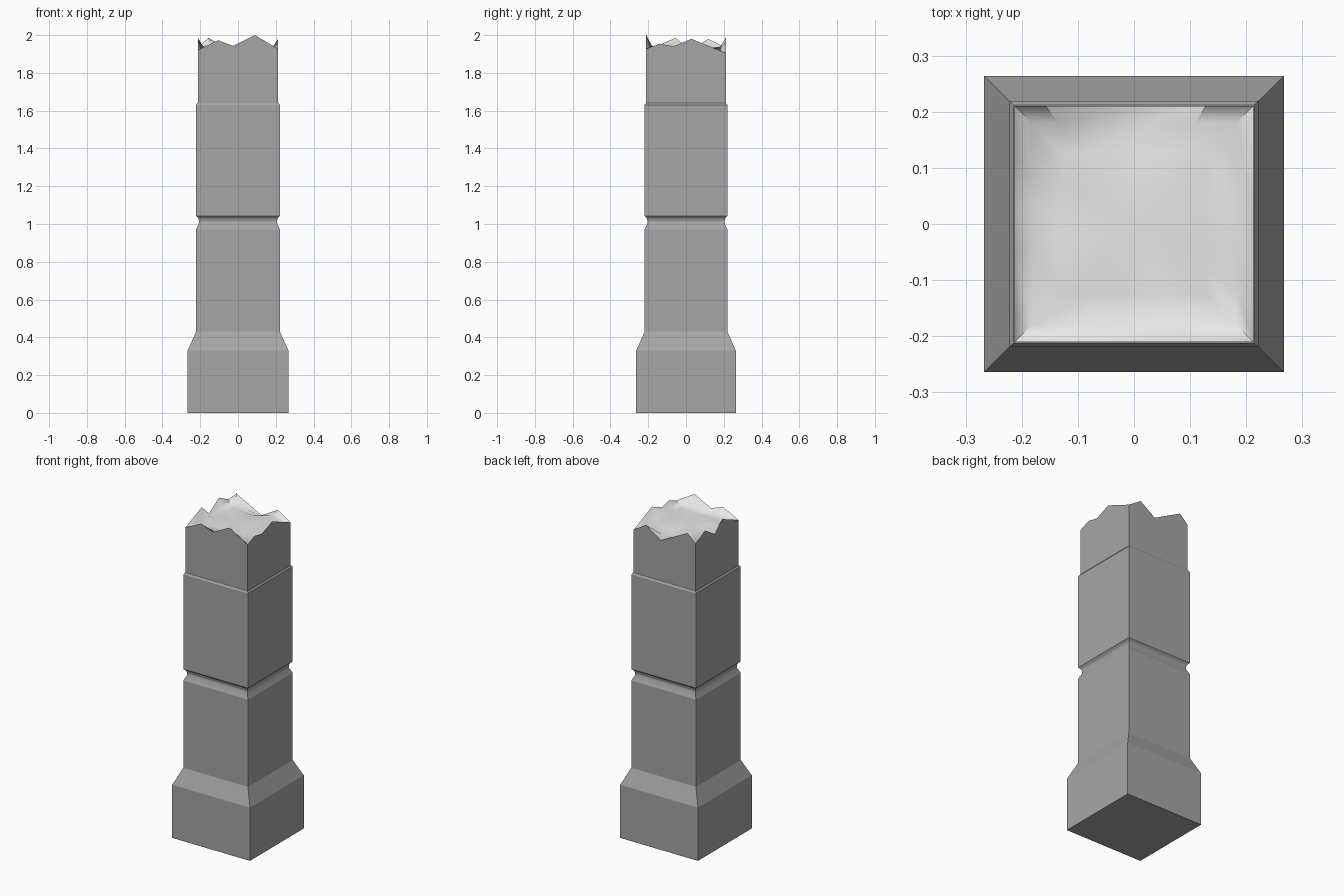
import bpy, bmesh, math

cube = bpy.data.objects.get("Cube")
if cube:
    bpy.data.objects.remove(cube, do_unlink=True)


def material(name, value):
    mat = bpy.data.materials.new(name)
    mat.use_nodes = True
    colour = (value, value, value, 1)
    mat.diffuse_color = colour
    mat.node_tree.nodes["Principled BSDF"].inputs["Base Color"].default_value = colour
    return mat


stone = material("grey stone", 0.38)
fresh = material("pale broken stone", 0.8)
CORNERS = [(-1, -1), (1, -1), (1, 1), (-1, 1)]
DEPTH = 0.988  # depth relative to width


def finish(name, bm, mats, angle):
    bmesh.ops.recalc_face_normals(bm, faces=bm.faces)
    mesh = bpy.data.meshes.new(name)
    bm.to_mesh(mesh)
    bm.free()
    for mat in mats:
        mesh.materials.append(mat)
    obj = bpy.data.objects.new(name, mesh)
    bpy.context.collection.objects.link(obj)
    bpy.ops.object.select_all(action='DESELECT')
    obj.select_set(True)
    bpy.context.view_layer.objects.active = obj
    bpy.ops.object.shade_smooth_by_angle(angle=math.radians(angle))
    return obj


def bridge(bm, a, b, mat=0):
    for i in range(len(a)):
        j = (i + 1) % len(a)
        bm.faces.new((a[i], a[j], b[j], b[i])).material_index = mat


# Square shaft: plinth, sloped shoulder, groove and upper ledge
profile = [(.267, 0), (.267, .33), (.222, .43), (.222, .972), (.208, 1.0),
           (.206, 1.015), (.21, 1.03), (.222, 1.043), (.222, 1.63), (.215, 1.64)]
bm = bmesh.new()
loops = [[bm.verts.new((x * r, y * r * DEPTH, z)) for x, y in CORNERS]
         for r, z in profile]
for low, high in zip(loops, loops[1:]):
    bridge(bm, low, high)
bm.faces.new(loops[0])
bm.faces.new(loops[-1])
finish("pillar_shaft", bm, [stone], 20)

# Broken upper block: jagged rim heights along each side, starting at its corner
rim_sides = [
    [(0, 1.92), (.25, 1.973), (.44, 1.943), (.71, 2.0)],   # front
    [(0, 1.927), (.17, 1.955), (.34, 1.94), (.57, 1.98)],  # left
    [(0, 1.905), (.2, 1.96), (.44, 1.89), (.87, 1.985)],   # back
    [(0, 1.934), (.22, 1.98), (.45, 1.92), (.63, 1.985)],  # right
]
R = .213
bm = bmesh.new()
base = [bm.verts.new((x * R, y * R * DEPTH, 1.635)) for x, y in CORNERS]
rim, starts = [], []
for s, side in enumerate(rim_sides):
    (x0, y0), (x1, y1) = CORNERS[s], CORNERS[(s + 1) % 4]
    starts.append(len(rim))
    for t, z in side:
        rim.append(bm.verts.new(((x0 + (x1 - x0) * t) * R,
                                 (y0 + (y1 - y0) * t) * R * DEPTH, z)))
starts.append(len(rim))
for s in range(4):
    top = rim[starts[s]:starts[s + 1]] + [rim[starts[s + 1] % len(rim)]]
    bm.faces.new([base[s], base[(s + 1) % 4]] + top[::-1])
bm.faces.new(base)

# Fracture surface: uneven rim easing down to a shallow, nearly level middle
previous = rim
for scale, keep, level in ((.86, .35, 1.925), (.6, .05, 1.93)):
    ring = [bm.verts.new((v.co.x * scale, v.co.y * scale,
                          level + (v.co.z - 1.945) * keep)) for v in rim]
    bridge(bm, previous, ring, 1)
    previous = ring
centre = bm.verts.new((0, 0, 1.933))
for a, b in zip(previous, previous[1:] + previous[:1]):
    bm.faces.new((a, b, centre)).material_index = 1
finish("broken_top", bm, [stone, fresh], 50)
